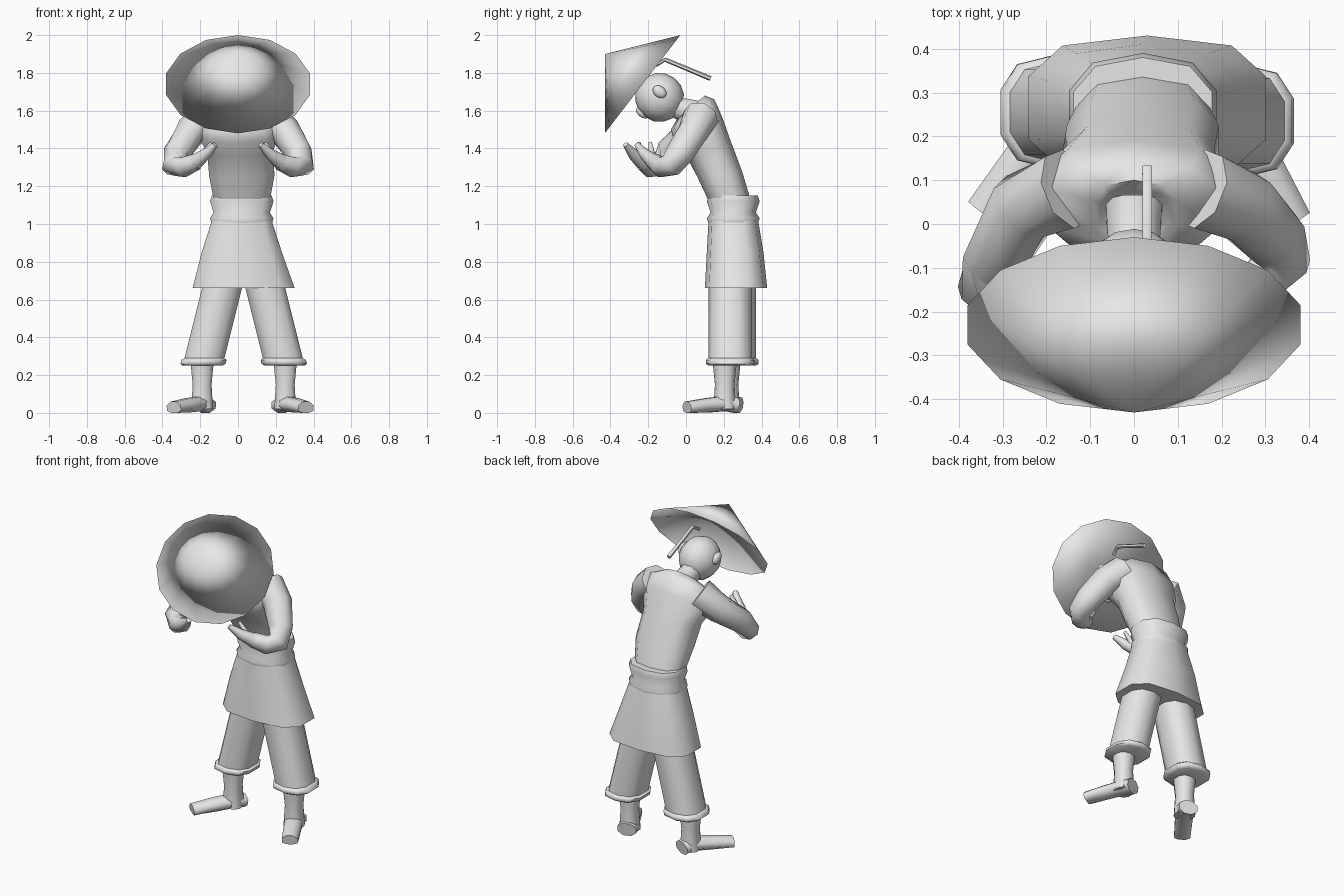
import bpy, bmesh, math
from mathutils import Vector

cube = bpy.data.objects.get("Cube")
if cube:
    bpy.data.objects.remove(cube, do_unlink=True)

clay = bpy.data.materials.new("plain_grey")
clay.use_nodes = True
clay.diffuse_color = (.8, .8, .8, 1)
shader = clay.node_tree.nodes["Principled BSDF"]
shader.inputs["Base Color"].default_value = clay.diffuse_color


def finish(obj, name, sharp):
    """Name, colour and smooth one part."""
    obj.name = name
    obj.data.name = name
    obj.data.materials.append(clay)
    bpy.ops.object.select_all(action='DESELECT')
    obj.select_set(True)
    bpy.context.view_layer.objects.active = obj
    bpy.ops.object.shade_smooth_by_angle(angle=math.radians(sharp))


def skin(name, rings, sharp=60, capped=True):
    """Join a list of point rings into one part resting above the ground."""
    bm = bmesh.new()
    rows = [[bm.verts.new((p.x, p.y, max(p.z, 0))) for p in ring] for ring in rings]
    for low, high in zip(rows, rows[1:]):
        for i in range(len(low)):
            bm.faces.new((low[i - 1], low[i], high[i], high[i - 1]))
    if capped:
        bm.faces.new(rows[0])
        bm.faces.new(rows[-1])
    bmesh.ops.remove_doubles(bm, verts=bm.verts, dist=.0005)
    bmesh.ops.recalc_face_normals(bm, faces=bm.faces)
    mesh = bpy.data.meshes.new(name)
    bm.to_mesh(mesh)
    bm.free()
    obj = bpy.data.objects.new(name, mesh)
    bpy.context.collection.objects.link(obj)
    finish(obj, name, sharp)


def circle(sides):
    """Cosine and sine pairs around a circle with flat front and back edges."""
    turns = [math.tau * (i + .5) / sides for i in range(sides)]
    return [(math.cos(t), math.sin(t)) for t in turns]


def hoop(x, width, front, back, sides=10, boxy=.8):
    """Ring through a front and a back (y, z) point, reaching width to each side."""
    front, back = Vector((x, *front)), Vector((x, *back))
    middle, half = (front + back) / 2, (back - front) / 2
    points = []
    for pair in circle(sides):
        c, s = (math.copysign(abs(v) ** boxy, v) for v in pair)
        points.append(middle + Vector((width * c, 0, 0)) + half * s)
    return points


def level(x, z, width, y, depth):
    """Horizontal ring centred on x and y."""
    return hoop(x, width, (y - depth, z), (y + depth, z))


def tube(name, path, start, end, flat=1, sides=8):
    """Limb along a path, tapering from the start radius to the end radius."""
    path = [Vector(p) for p in path]
    last = len(path) - 1
    rings = []
    for i, centre in enumerate(path):
        along = (path[min(i + 1, last)] - path[max(i - 1, 0)]).normalized()
        side = along.cross(Vector((0, 0, 1))).normalized()
        up = side.cross(along) * flat
        radius = start + (end - start) * i / last
        rings.append([centre + (side * c + up * s) * radius for c, s in circle(sides)])
    skin(name, rings)


def ball(name, centre, size, tilt):
    bpy.ops.mesh.primitive_uv_sphere_add(
        segments=12, ring_count=8, location=centre, rotation=(tilt, 0, 0), scale=size)
    finish(bpy.context.object, name, 60)


# Leaning jacket, rising to a sunken collar
skin("jacket", [
    hoop(.02, .15, (.13, 1.1), (.35, 1.1)),
    hoop(.02, .18, (.06, 1.25), (.3, 1.27)),
    hoop(.01, .18, (0, 1.36), (.24, 1.43)),
    hoop(0, .23, (-.06, 1.43), (.19, 1.57)),
    hoop(0, .2, (-.08, 1.5), (.15, 1.66)),
    hoop(0, .1, (-.05, 1.55), (.1, 1.68)),
    hoop(0, .08, (-.03, 1.55), (.08, 1.65))])

# Rolled sash and flared skirt
sash = [(1, .01), (1.03, .02), (1.06, 0), (1.12, .02), (1.15, .01)]
skin("sash", [level(.02, z, .155 + roll, .25, .12 + roll) for z, roll in sash])
skin("skirt", [
    hoop(.03, .28, (.1, .66), (.43, .66), boxy=.7),
    hoop(.02, .22, (.11, .85), (.41, .85), boxy=.7),
    hoop(.02, .16, (.12, 1.03), (.38, 1.03), boxy=.7)])

for label, side in (("left", 1), ("right", -1)):
    # Splayed trouser legs with turned-up cuffs
    y = .245 - side / 100

    def trouser_ring(z, grow=0):
        return level(side * (.28 - z / 4) + .03, z, .11 + grow, y, .115 + grow)

    skin(label + "_trouser_leg", [trouser_ring(z) for z in (.27, .45, .7)])
    skin(label + "_cuff", [
        trouser_ring(z, grow) for z, grow in ((.25, 0), (.26, .015), (.28, .015), (.29, 0))])

    # Ankle and turned-out foot
    x = side * .22 + .03
    skin(label + "_ankle", [
        level(x, z, width, y - .03, width) for z, width in ((.02, .06), (.15, .052), (.28, .065))])
    toe = side * .35 + .01
    tube(label + "_foot", [
        (x - side * .02, y + .03, .04), (x, y - .03, .05),
        ((x + toe) / 2, y - .13, .04), (toe, y - .23, .025)], .06, .05, flat=.75)

    # Bent arm; the right one reaches further forward
    def reach(path):
        ahead = .06 if side < 0 else 0
        return [(side * x, y - ahead * (y < 0), z) for x, y, z in path]

    tube(label + "_sleeve", reach([
        (.15, .08, 1.57), (.25, .04, 1.49), (.32, -.03, 1.38),
        (.34, -.08, 1.31), (.29, -.13, 1.3), (.22, -.17, 1.33)]), .095, .045)
    tube(label + "_hand", reach([
        (.24, -.16, 1.32), (.17, -.22, 1.37), (.12, -.26, 1.42)]), .045, .015)
    tube(label + "_thumb", reach([
        (.19, -.18, 1.36), (.14, -.19, 1.43)]), .02, .01, sides=6)

# Bowed head with a nose and ears
bow = math.radians(53)
tube("neck", [(0, .05, 1.59), (0, -.03, 1.61), (0, -.12, 1.66)], .07, .06)
ball("head", (0, -.14, 1.67), (.12, .13, .13), bow)
ball("nose", (0, -.23, 1.59), (.02, .025, .04), bow)
for label, side in (("left", 1), ("right", -1)):
    ball(label + "_ear", (side * .12, -.14, 1.7), (.02, .03, .04), bow)

# Thin braid sticking out behind
tube("braid", [(.02, -.16, 1.84), (.03, -.11, 1.87), (.03, .13, 1.77)], .01, .013, sides=6)

# Conical hat: the outer and inner cones share a softly shaded rim
tip, lining = (-.43, 1.9), (-.4, 1.88)
skin("straw_hat", [
    hoop(0, 0, tip, tip, sides=14),
    hoop(0, .39, (-.43, 1.48), (-.03, 2), sides=14, boxy=1),
    hoop(0, 0, lining, lining, sides=14)], sharp=180, capped=False)
